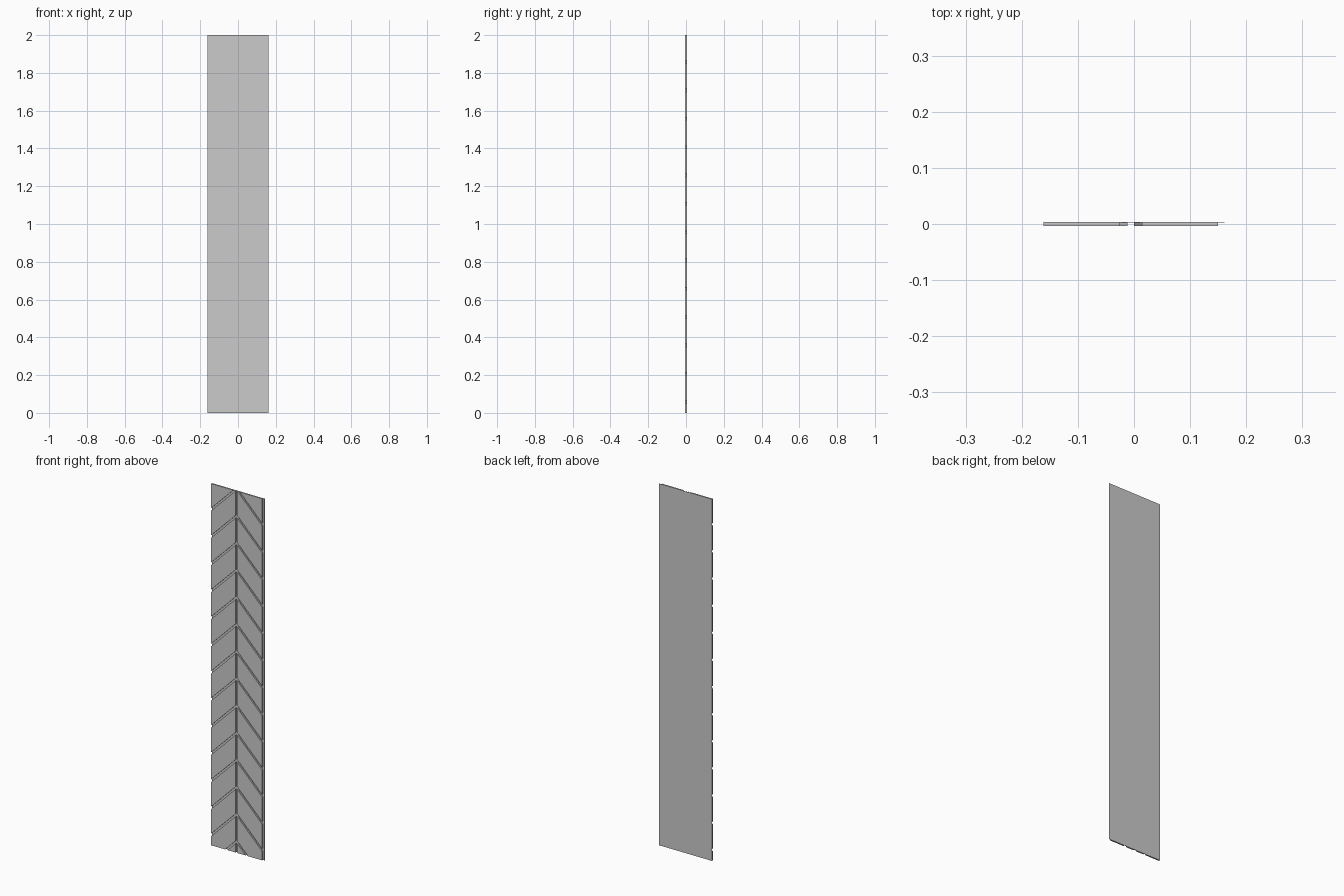
import bpy, bmesh
from mathutils import Vector

if "Cube" in bpy.data.objects:
    bpy.data.objects.remove(bpy.data.objects["Cube"])

HEIGHT, PITCH, GAP = 2.0, 0.15, 0.0141
FRONT, SEAM, BACK = -0.004, 0.003, 0.004   # depth layers


def make_object(name, bm):
    bmesh.ops.recalc_face_normals(bm, faces=bm.faces)
    mesh = bpy.data.meshes.new(name)
    bm.to_mesh(mesh)
    bm.free()
    obj = bpy.data.objects.new(name, mesh)
    bpy.context.collection.objects.link(obj)
    return obj


def prism(bm, profile, y0, y1):
    """Extrude an (x, z) outline from y0 to y1."""
    face = bm.faces.new([bm.verts.new((x, y0, z)) for x, z in profile])
    out = bmesh.ops.extrude_face_region(bm, geom=[face])
    verts = [g for g in out["geom"] if isinstance(g, bmesh.types.BMVert)]
    bmesh.ops.translate(bm, verts=verts, vec=(0, y1 - y0, 0))


def trim(bm, z, normal_z):
    """Cut everything beyond a horizontal plane and cap the cut."""
    geom = bm.verts[:] + bm.edges[:] + bm.faces[:]
    bmesh.ops.bisect_plane(bm, geom=geom, dist=1e-6, plane_co=Vector((0, 0, z)),
                           plane_no=Vector((0, 0, normal_z)), clear_outer=True)
    edges = [e for e in bm.edges if e.is_boundary]
    if edges:
        bmesh.ops.holes_fill(bm, edges=edges, sides=0)


def slat_column(name, inner, outer):
    """Diagonal slats falling at 45 degrees from the inner to the outer edge."""
    drop = abs(outer - inner)
    for k in range(15):
        low = HEIGHT + GAP - k * PITCH
        high = low + PITCH - GAP
        bm = bmesh.new()
        prism(bm, [(inner, low), (outer, low - drop),
                   (outer, high - drop), (inner, high)], FRONT, SEAM)
        trim(bm, HEIGHT, 1)
        trim(bm, 0, -1)
        if bm.faces:
            make_object(f"{name}_{k:02d}", bm)
        else:
            bm.free()


# thin backing sheet
bm = bmesh.new()
prism(bm, [(-0.161, 0), (0.161, 0), (0.161, HEIGHT), (-0.161, HEIGHT)], SEAM, BACK)
make_object("backing_sheet", bm)

# two slat columns forming the chevrons, with grooves at centre and right
slat_column("left_slat", -0.012, -0.161)
slat_column("right_slat", 0.0, 0.15)
